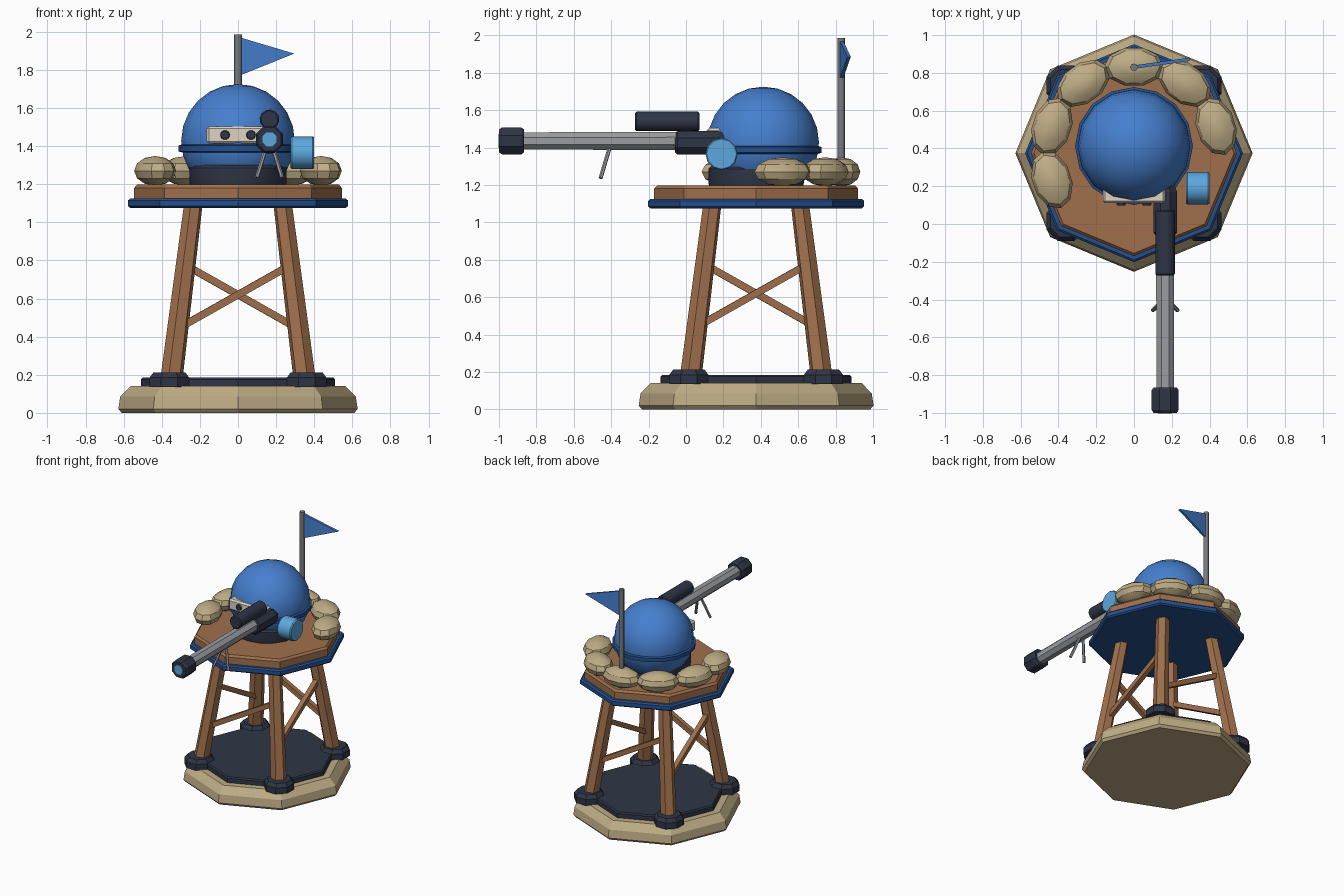
import bpy, bmesh, math
from math import cos, sin, pi, radians
from mathutils import Vector, Matrix

cube = bpy.data.objects.get("Cube")
if cube:
    bpy.data.objects.remove(cube)


def material(name, srgb):
    m = bpy.data.materials.new(name)
    m.use_nodes = True
    col = [(c / 255 / 12.92 if c < 11 else ((c / 255 + 0.055) / 1.055) ** 2.4) for c in srgb] + [1]
    m.diffuse_color = col
    m.node_tree.nodes["Principled BSDF"].inputs["Base Color"].default_value = col
    return m


BLUE = material("blue", (70, 127, 206))
NAVY = material("dark blue", (37, 80, 142))
SKY = material("light blue", (92, 168, 222))
SAND = material("sand", (190, 172, 133))
WOOD = material("wood", (160, 112, 76))
DARK = material("dark slate", (47, 53, 70))
STEEL = material("steel grey", (155, 157, 162))
POLE = material("pole grey", (120, 122, 126))
CREAM = material("cream", (222, 212, 194))

CY = 0.375          # tower axis in y
GX, GZ = 0.165, 1.435  # gun axis


def finish(name, bm, mat, smooth=None, bevel=0):
    bmesh.ops.recalc_face_normals(bm, faces=bm.faces)
    me = bpy.data.meshes.new(name)
    bm.to_mesh(me)
    bm.free()
    me.materials.append(mat)
    ob = bpy.data.objects.new(name, me)
    bpy.context.collection.objects.link(ob)
    if bevel:
        mod = ob.modifiers.new("bevel", 'BEVEL')
        mod.width = bevel
        mod.segments = 1
    if smooth:
        bpy.ops.object.select_all(action='DESELECT')
        ob.select_set(True)
        bpy.context.view_layer.objects.active = ob
        bpy.ops.object.shade_smooth_by_angle(angle=radians(smooth))
    return ob


def lathe(name, profile, sides, mat, loc=(0, CY, 0), axis=(0, 0, 1), turn=0, **kw):
    """Polygonal turned solid; profile is (radius, height along the axis)."""
    bm = bmesh.new()
    place = Matrix.Translation(loc) @ Vector(axis).to_track_quat('Z', 'Y').to_matrix().to_4x4()
    rings = []
    for r, h in profile:
        angles = [radians(turn) + 2 * pi * i / sides for i in range(sides)]
        rings.append([bm.verts.new(place @ Vector((r * cos(a), r * sin(a), h))) for a in angles])
    for low, high in zip(rings, rings[1:]):
        for i in range(sides):
            j = (i + 1) % sides
            bm.faces.new((low[i], low[j], high[j], high[i]))
    bm.faces.new(rings[0][::-1])
    bm.faces.new(rings[-1])
    return finish(name, bm, mat, **kw)


def rod(name, a, b, r, sides, mat, r2=None, **kw):
    d = Vector(b) - Vector(a)
    return lathe(name, [(r, 0), (r2 or r, d.length)], sides, mat, loc=a, axis=d, **kw)


def ball(name, loc, size, seg, rings, mat, spin=0, smooth=30):
    bm = bmesh.new()
    m = Matrix.Translation(loc) @ Matrix.Rotation(spin, 4, 'Z') @ Matrix.Diagonal((*size, 1))
    bmesh.ops.create_uvsphere(bm, u_segments=seg, v_segments=rings, radius=1, matrix=m)
    return finish(name, bm, mat, smooth=smooth)


def box(name, loc, size, mat, bevel=0):
    bm = bmesh.new()
    bmesh.ops.create_cube(bm, size=1, matrix=Matrix.Translation(loc) @ Matrix.Diagonal((*size, 1)))
    return finish(name, bm, mat, bevel=bevel)


# Ground base and deck
lathe("base", [(0.61, 0), (0.628, 0.02), (0.618, 0.085), (0.565, 0.14)], 8, SAND)
lathe("base_plate", [(0.51, 0.13), (0.51, 0.175), (0.5, 0.185)], 8, DARK)
lathe("platform_trim", [(0.565, 1.075), (0.577, 1.085), (0.577, 1.115), (0.565, 1.125)], 8, NAVY)
lathe("platform_deck", [(0.545, 1.12), (0.545, 1.18), (0.53, 1.197)], 8, WOOD)

# Four splayed legs, each with a foot and one diagonal brace to the next leg
for k in range(4):
    spin = Matrix.Rotation(k * pi / 2, 3, 'Z')

    def at(x, y, z):
        return spin @ Vector((x, y, z)) + Vector((0, CY, 0))

    foot = at(-0.36, -0.36, 0)
    lathe(f"foot_{k}", [(0.113, 0.135), (0.113, 0.185), (0.09, 0.213)], 8, DARK, loc=foot, turn=22.5)
    rod(f"leg_{k}", at(-0.35, -0.35, 0.17), at(-0.235, -0.235, 1.09), 0.06, 6, WOOD, r2=0.05)
    rod(f"brace_{k}", at(-0.31, -0.31, 0.445), at(0.275, -0.275, 0.775), 0.027, 4, WOOD, turn=45)

# Sandbag ring, open toward the gun
for k in range(6):
    a = radians(18 + 36 * k)
    ball(f"sandbag_{k}", (0.457 * cos(a), CY + 0.457 * sin(a), 1.27),
         (0.105, 0.158, 0.078), 10, 6, SAND, spin=a)

# Gunner: drum, round body, brim, visor and eyes
DY = 0.413
lathe("drum", [(0.25, 1.19), (0.255, 1.21), (0.255, 1.285), (0.24, 1.3)], 16, DARK, smooth=30)
ball("body", (0, DY, 1.427), (0.298, 0.298, 0.298), 16, 12, BLUE)
lathe("brim", [(0.29, 1.365), (0.312, 1.372), (0.312, 1.402), (0.29, 1.41)], 16, NAVY,
      loc=(0, DY, 0), smooth=30)
box("visor", (0, 0.155, 1.458), (0.33, 0.09, 0.09), CREAM, bevel=0.012)
for side in (-1, 1):
    lathe(f"eye_{side}", [(0.026, 0), (0.022, 0.014)], 10, DARK,
          loc=(0.068 * side, 0.112, 1.458), axis=(0, -1, 0))


# Long gun pointing forward
def gun_part(name, profile, sides, mat, z=GZ, turn=22.5, **kw):
    return lathe(name, [(r, -y) for r, y in profile], sides, mat,
                 loc=(GX, 0, z), axis=(0, -1, 0), turn=turn, **kw)


gun_part("barrel", [(0.052, 0.0), (0.05, -0.9)], 8, STEEL)
gun_part("muzzle", [(0.066, -0.865), (0.077, -0.88), (0.077, -0.985), (0.066, -1.0)], 8, DARK)
gun_part("muzzle_core", [(0.04, -0.98), (0.04, -1.003)], 8, SKY)
gun_part("receiver", [(0.035, 0.25), (0.068, 0.17), (0.068, -0.045), (0.055, -0.06)], 8, DARK, z=1.425)
gun_part("scope", [(0.045, 0.072), (0.052, 0.065), (0.052, -0.265), (0.045, -0.272)], 12, DARK,
         z=1.54, smooth=35)
box("scope_mount", (GX, 0.0, 1.488), (0.03, 0.07, 0.05), DARK)
for side in (-1, 1):
    rod(f"bipod_leg_{side}", (GX + 0.012 * side, -0.405, 1.41), (GX + 0.066 * side, -0.457, 1.235),
        0.011, 6, STEEL)

# Ammunition canister beside the gun
lathe("canister", [(0.08, 0), (0.086, 0.008), (0.086, 0.117), (0.08, 0.125)], 12, SKY,
      loc=(0.275, 0.19, 1.365), axis=(1, 0, 0), smooth=35)

# Flagpole and pennant
rod("flagpole", (0, 0.83, 1.19), (0, 0.83, 1.985), 0.02, 8, POLE, smooth=50)
bm = bmesh.new()
front, back = [[bm.verts.new(p) for p in ((0.01, 0.832 + d, 1.97), (0.01, 0.832 + d, 1.77),
                                          (0.295, 0.872 + d, 1.885))] for d in (-0.009, 0.009)]
bm.faces.new(front)
bm.faces.new(back[::-1])
for i in range(3):
    j = (i + 1) % 3
    bm.faces.new((front[j], front[i], back[i], back[j]))
finish("pennant", bm, BLUE)
